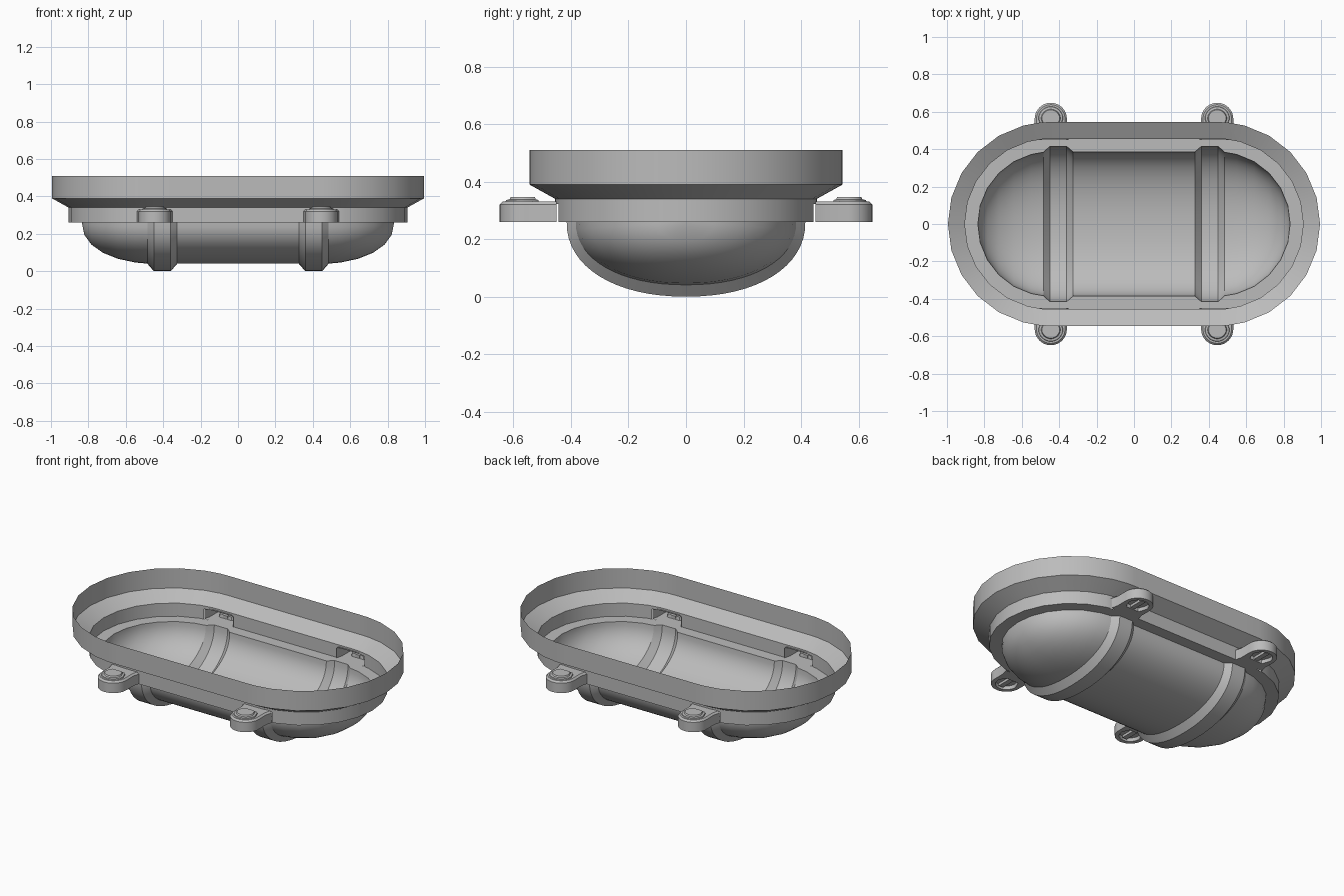
import bpy, bmesh
from math import sin, cos, pi, radians, asin
from mathutils import Vector

cube = bpy.data.objects.get("Cube")
if cube:
    bpy.data.objects.remove(cube, do_unlink=True)

# Single material
grey = bpy.data.materials.new("plain grey")
grey.use_nodes = True
grey.diffuse_color = (0.5, 0.5, 0.5, 1)
grey.node_tree.nodes["Principled BSDF"].inputs["Base Color"].default_value = (0.5, 0.5, 0.5, 1)

FLOOR = 0.26       # level where the bowl meets the rim
CENTRE = 0.45      # centre of the round ends
BOWL_R, BOWL_D = 0.385, 0.22
RIB_OUT, RIB_DOWN = 0.03, 0.04
TAB_X, TAB_Y, TAB_R, TAB_HALF = 0.445, 0.562, 0.086, 0.096
TAB_TOP = 0.33


def finish(name, bm, angle=30):
    bmesh.ops.remove_doubles(bm, verts=bm.verts, dist=0.0002)
    bmesh.ops.recalc_face_normals(bm, faces=bm.faces)
    mesh = bpy.data.meshes.new(name)
    bm.to_mesh(mesh)
    bm.free()
    mesh.materials.append(grey)
    obj = bpy.data.objects.new(name, mesh)
    bpy.context.collection.objects.link(obj)
    bpy.ops.object.select_all(action='DESELECT')
    obj.select_set(True)
    bpy.context.view_layer.objects.active = obj
    bpy.ops.object.shade_smooth_by_angle(angle=radians(angle))
    return obj


def loft(bm, sections, closed=False, skip_last=False):
    """Join neighbouring sections with quads; closed wraps along the path."""
    rows = [[bm.verts.new(p) for p in s] for s in sections]
    pairs = list(zip(rows, rows[1:]))
    if closed:
        pairs.append((rows[-1], rows[0]))
    for a, b in pairs:
        for i in range(len(a) - 1):
            bm.faces.new((a[i], a[i + 1], b[i + 1], b[i]))
    return rows


# Stations along the body: (base x, end angle, on rib)
half = [(0.325, 0, 0), (0.36, 0, 1), (CENTRE, 0, 1), (CENTRE, asin(0.035 / BOWL_R), 0)]
half += [(CENTRE, radians(15 * k), 0) for k in range(1, 7)]
stations = [(-x, -a, r) for x, a, r in reversed(half)] + half


# Bowl with two bulged ribs
def bowl_section(station, steps=32):
    x, a, rib = station
    width = (BOWL_R + RIB_OUT * rib) * cos(a)
    depth = (BOWL_D + RIB_DOWN * rib) * abs(cos(a)) ** 0.9
    points = []
    for k in range(steps + 1):
        t = pi * k / steps
        c = abs(cos(t)) ** 0.92 * (1 if cos(t) > 0 else -1)
        points.append((x + BOWL_R * sin(a), width * c, FLOOR - depth * abs(sin(t)) ** 0.92))
    return points


bm = bmesh.new()
loft(bm, [bowl_section(s) for s in stations])
finish("bowl", bm)


# Stepped rim: floor ledge, inner wall, sloped shoulder, upper wall
def rim_section(station, side):
    x, a, rib = station
    points = [(x + BOWL_R * sin(a), side * (BOWL_R + RIB_OUT * rib) * cos(a), FLOOR)]
    for r, z in ((0.455, FLOOR), (0.455, 0.34), (0.545, 0.39), (0.545, 0.51)):
        points.append((x + r * sin(a), side * r * cos(a), z))
    return points


bm = bmesh.new()
path = [(s, 1) for s in stations] + [(s, -1) for s in reversed(stations)]
loft(bm, [rim_section(s, side) for s, side in path], closed=True)
bmesh.ops.remove_doubles(bm, verts=bm.verts, dist=0.0002)


# Openings in the inner wall where the tabs join
def wall_faces():
    return [f for f in bm.faces if FLOOR + 0.01 < f.calc_center_median().z < 0.339]


cuts = [((s * (TAB_X + e * TAB_HALF), 0, 0), (1, 0, 0)) for s in (-1, 1) for e in (-1, 1)]
cuts.append(((0, 0, TAB_TOP - 0.008), (0, 0, 1)))
for point, normal in cuts:
    faces = wall_faces()
    geom = list({e for f in faces for e in f.edges} | {v for f in faces for v in f.verts}) + faces
    bmesh.ops.bisect_plane(bm, geom=geom, plane_co=point, plane_no=normal, dist=0.0001)
openings = []
for f in wall_faces():
    c = f.calc_center_median()
    if abs(abs(c.x) - TAB_X) < TAB_HALF and abs(c.y) > 0.4 and c.z < TAB_TOP - 0.009:
        openings.append(f)
bmesh.ops.delete(bm, geom=openings, context='FACES')
finish("rim", bm)


# Mounting tabs, hollow towards the rim, with a recessed slotted underside
def tab_outline(z, inset=0):
    arc = [pi * k / 20 for k in range(21)]
    r = TAB_R - inset
    pts = [(TAB_HALF - inset, 0.45), (r, 0.49)]
    pts += [(r * cos(t), TAB_Y + r * sin(t)) for t in arc]
    pts += [(-r, 0.49), (-TAB_HALF + inset, 0.45)]
    return [(x, y, z) for x, y in pts]


def tab_ring(r, z):
    pts = []
    for x, y, _ in tab_outline(0):
        d = Vector((x, y - TAB_Y)).normalized() * r
        pts.append((d.x, TAB_Y + d.y, z))
    return pts


def place(bm, sx, sy):
    for v in bm.verts:
        v.co.x += sx * TAB_X
        v.co.y *= sy


for sx, end in ((-1, "right"), (1, "left")):
    for sy, face in ((-1, "front"), (1, "back")):
        # Tab shell, chamfered top and stepped screw boss
        bm = bmesh.new()
        levels = [tab_ring(0.058, 0.28), tab_ring(0.062, FLOOR), tab_outline(FLOOR),
                  tab_outline(TAB_TOP - 0.01), tab_outline(TAB_TOP, 0.01),
                  tab_ring(0.066, TAB_TOP), tab_ring(0.064, 0.336),
                  tab_ring(0.052, 0.338), tab_ring(0.048, 0.346)]
        rows = loft(bm, levels)
        bm.faces.new(rows[0])
        bm.faces.new(rows[-1])
        # Close the rings where they face the rim
        for a, b in (rows[0:2], rows[5:7], rows[6:8], rows[7:9]):
            bm.faces.new((a[-1], a[0], b[0], b[-1]))
        for a, b in (rows[1:3], rows[4:6]):
            bm.faces.new((a[-1], a[0], b[0], b[-1]))
        place(bm, sx, sy)
        finish(f"{face}_{end}_tab", bm)

        # Slotted bar under the tab
        bm = bmesh.new()
        bmesh.ops.create_cube(bm, size=1)
        for v in bm.verts:
            v.co = Vector((v.co.x * 0.03, v.co.y * 0.1 + TAB_Y, v.co.z * 0.016 + 0.273))
        place(bm, sx, sy)
        finish(f"{face}_{end}_screw_bar", bm)
